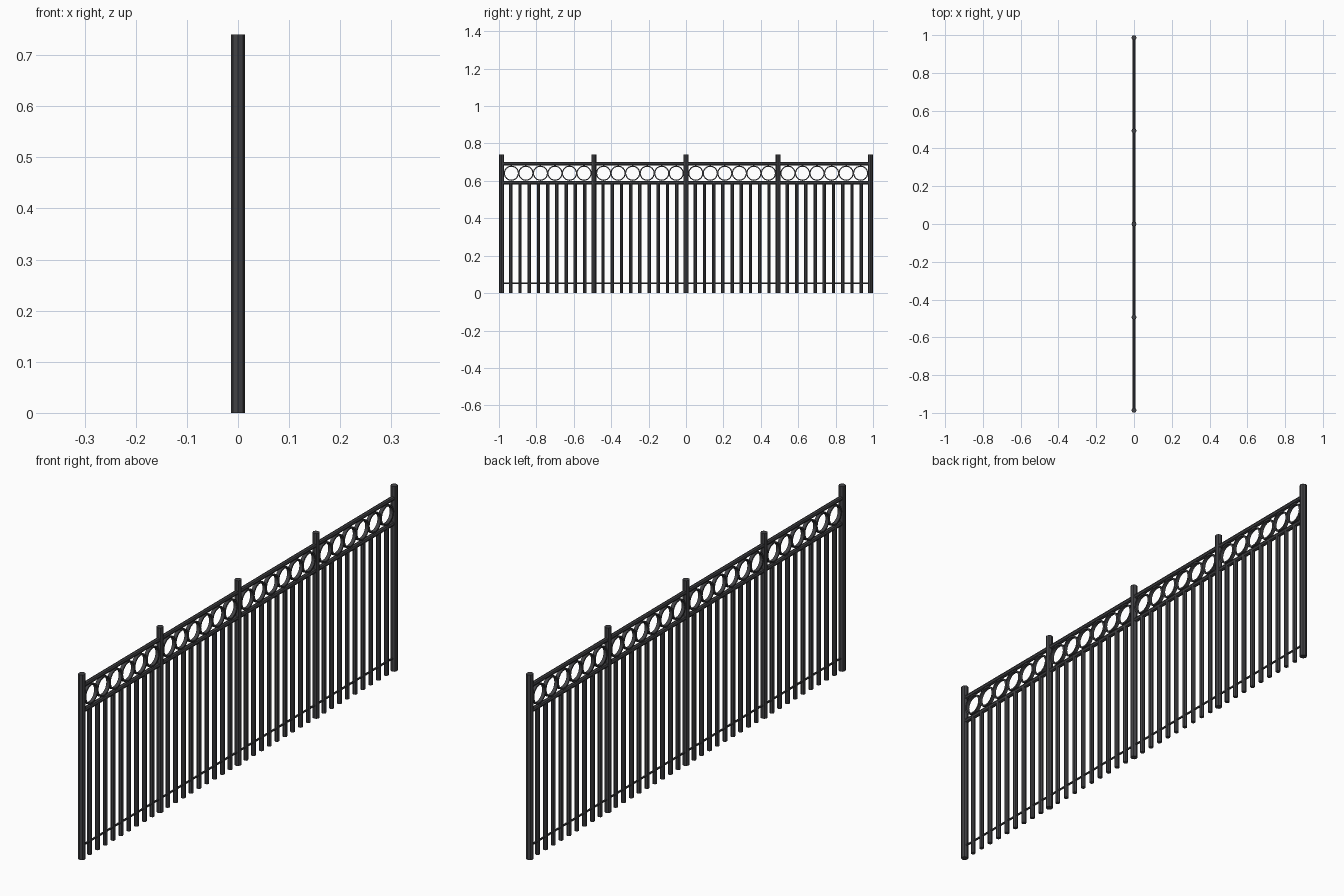
import bpy, bmesh, math
from mathutils import Matrix, Vector

if "Cube" in bpy.data.objects:
    bpy.data.objects.remove(bpy.data.objects["Cube"])

mat = bpy.data.materials.new("dark_iron")
mat.diffuse_color = (0.055, 0.055, 0.06, 1)
mat.use_nodes = True
mat.node_tree.nodes["Principled BSDF"].inputs["Base Color"].default_value = mat.diffuse_color

PITCH = 0.493      # post spacing
POST_R = 0.0135
SIDES = 8


def finish(name, bm):
    me = bpy.data.meshes.new(name)
    bmesh.ops.recalc_face_normals(bm, faces=bm.faces)
    bm.to_mesh(me)
    bm.free()
    me.materials.append(mat)
    ob = bpy.data.objects.new(name, me)
    bpy.context.collection.objects.link(ob)
    return ob


def rod(bm, a, b, r, sides=SIDES):
    a, b = Vector(a), Vector(b)
    d = b - a
    rot = d.to_track_quat('Z', 'Y').to_matrix().to_4x4()
    bmesh.ops.create_cone(bm, cap_ends=True, segments=sides, radius1=r, radius2=r,
                          depth=d.length, matrix=Matrix.Translation((a + b) / 2) @ rot)


def ring(bm, y, z, r_out, r_in, half, n=24):
    # flat band with a rectangular section, axis along x
    section = [(r_out, -half), (r_out, half), (r_in, half), (r_in, -half)]
    loops = []
    for i in range(n):
        t = 2 * math.pi * i / n
        loops.append([bm.verts.new((x, y + r * math.cos(t), z + r * math.sin(t)))
                      for r, x in section])
    for i in range(n):
        p, q = loops[i], loops[(i + 1) % n]
        for k in range(4):
            m = (k + 1) % 4
            bm.faces.new((p[k], p[m], q[m], q[k]))


# main posts
posts = [(i - 2) * PITCH for i in range(5)]
for i, y in enumerate(posts):
    bm = bmesh.new()
    rod(bm, (0, y, 0), (0, y, 0.74), POST_R)
    finish(f"post_{i + 1}", bm)

# horizontal rails
for name, z, r in (("top_rail", 0.691, 0.009), ("middle_rail", 0.59, 0.009),
                   ("bottom_rail", 0.052, 0.004)):
    bm = bmesh.new()
    rod(bm, (0, posts[0], z), (0, posts[-1], z), r)
    finish(name, bm)

# balusters and decorative rings for each panel
step = (PITCH - 2 * POST_R) / 6
for i, y0 in enumerate(posts[:-1]):
    bm = bmesh.new()
    for k in range(1, 10):
        y = y0 + PITCH * k / 10
        rod(bm, (0, y, 0), (0, y, 0.59), 0.009)
    finish(f"balusters_{i + 1}", bm)
    bm = bmesh.new()
    for k in range(6):
        ring(bm, y0 + POST_R + step * (k + 0.5), 0.641, 0.0405, 0.0345, 0.007)
    finish(f"rings_{i + 1}", bm)
